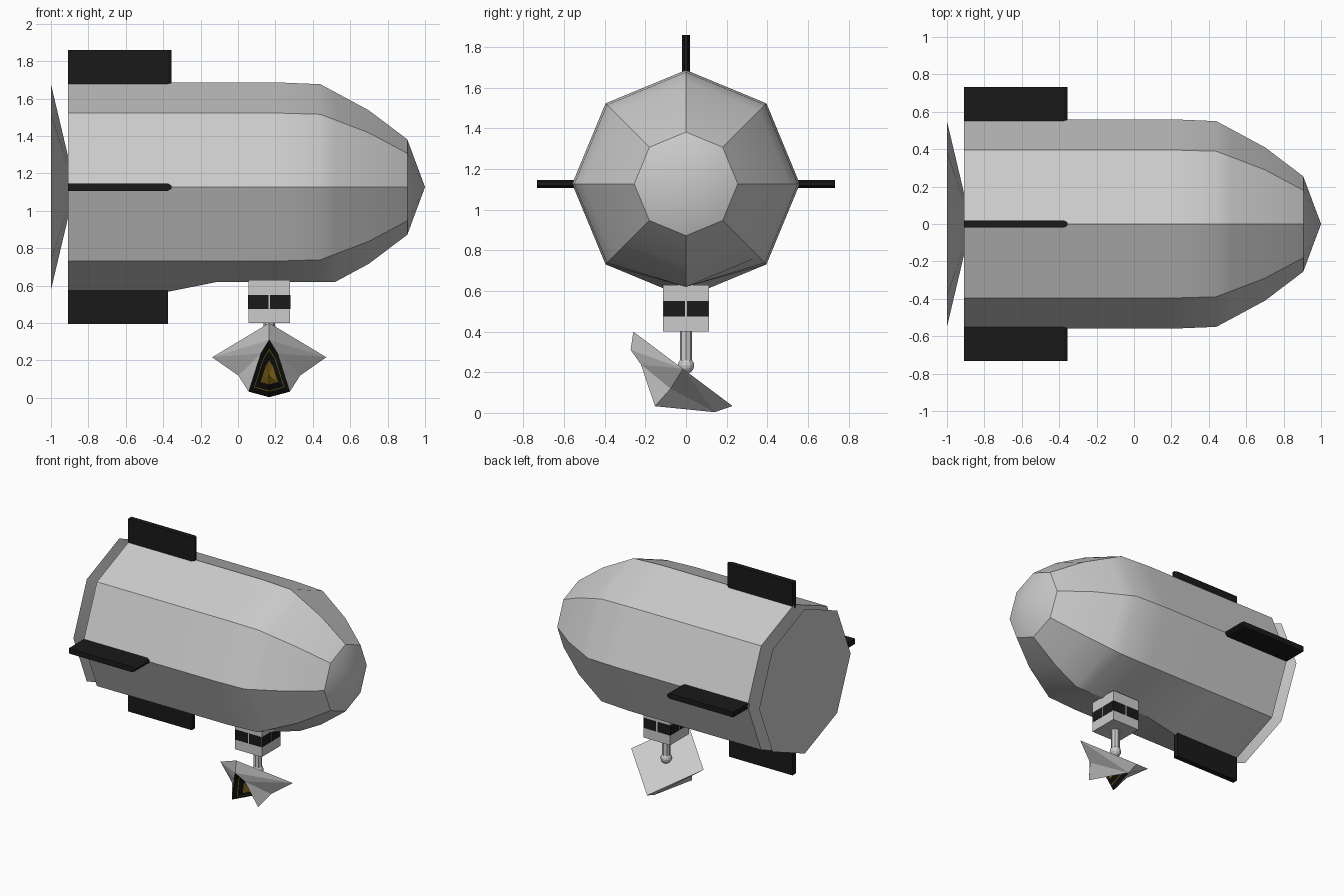
import bpy, bmesh
from math import sin, cos, pi, radians
from mathutils import Vector, Matrix

if "Cube" in bpy.data.objects:
    bpy.data.objects.remove(bpy.data.objects["Cube"])


def material(name, rgb):
    m = bpy.data.materials.new(name)
    m.diffuse_color = (*rgb, 1)
    m.use_nodes = True
    m.node_tree.nodes["Principled BSDF"].inputs["Base Color"].default_value = m.diffuse_color
    return m


BLACK = material("black", (0.01, 0.01, 0.01))
YELLOW = material("yellow", (0.45, 0.35, 0.01))
GOLD = material("gold", (0.42, 0.27, 0.02))


def make(name, verts, faces, mats=(), indices=None, smooth=False, recalc=True):
    me = bpy.data.meshes.new(name)
    me.from_pydata([tuple(v) for v in verts], [], faces)
    for m in mats:
        me.materials.append(m)
    if indices:
        for p, i in zip(me.polygons, indices):
            p.material_index = i
    if recalc:
        bm = bmesh.new()
        bm.from_mesh(me)
        bmesh.ops.recalc_face_normals(bm, faces=bm.faces)
        bm.to_mesh(me)
        bm.free()
    if smooth:
        me.shade_smooth()
        me.set_sharp_from_angle(angle=radians(30))
    ob = bpy.data.objects.new(name, me)
    bpy.context.collection.objects.link(ob)
    return ob


def prism(name, outline, lo, hi, place, mats=()):
    """Extrude a 2D outline; place maps (a, b, c) to a 3D point."""
    n = len(outline)
    verts = [place(a, b, c) for c in (lo, hi) for a, b in outline]
    faces = [tuple(range(n)), tuple(range(n, 2 * n))]
    faces += [(i, (i + 1) % n, n + (i + 1) % n, n + i) for i in range(n)]
    return make(name, verts, faces, mats)


def box(name, x, y, z, mats=()):
    return prism(name, [(x[0], y[0]), (x[1], y[0]), (x[1], y[1]), (x[0], y[1])],
                 z[0], z[1], lambda a, b, c: (a, b, c), mats)


# Hull: octagonal rings along x, with the keel flattened above the cabin
CZ = 1.127
profile = [(-1, .55), (-.91, .17), (-.91, .56), (-.375, .56), (-.11, .56), (.2, .56),
           (.44, .55), (.52, .507), (.70, .41), (.905, .255)]
verts, faces = [], []
for x, r in profile:
    for k in range(8):
        a = k * pi / 4
        rr = min(r, .507) if k == 6 and x > -.2 else r
        verts.append((x, rr * cos(a), CZ + rr * sin(a)))
for j in range(len(profile) - 1):
    for k in range(8):
        n = (k + 1) % 8
        faces.append((j * 8 + k, j * 8 + n, j * 8 + 8 + n, j * 8 + 8 + k))
tip, last = len(verts), len(verts) - 8
verts.append((1, 0, CZ))
faces += [(last + k, last + (k + 1) % 8, tip) for k in range(8)]
faces.append(tuple(range(8)))
make("hull", verts, faces, smooth=True)

# Four tail fins with a blunt pointed leading edge
for k, name in enumerate(("right_fin", "top_fin", "left_fin", "bottom_fin")):
    s, c = sin(k * pi / 2), cos(k * pi / 2)
    outline = [(-.91, -.02), (-.375, -.02), (-.355, -.008), (-.355, .008), (-.375, .02), (-.91, .02)]
    if k == 3:
        outline = [(-.91, -.02), (-.375, -.02), (-.375, .02), (-.91, .02)]
    prism(name, outline, .53, .733,
          lambda a, b, r, s=s, c=c: (a, r * c - b * s, CZ + r * s + b * c), [BLACK])

# Cabin with a pair of windows on each side
CX = .167
H = .112
box("cabin", (CX - H, CX + H), (-H, H), (.40, .63))
for k in range(4):
    for side in (-1, 1):
        a0, a1 = sorted((side * .005, side * .111))
        w = box(f"window_{k}_{side}", (a0, a1), (-H - .002, -H + .004), (.474, .55), [BLACK])
        w.data.transform(Matrix.Translation((CX, 0, 0)) @ Matrix.Rotation(k * pi / 2, 4, 'Z'))

# Hanging stem and ball joint
ring = [(CX + .03 * cos(i * pi / 4), .03 * sin(i * pi / 4)) for i in range(8)]
prism("stem", ring, .22, .41, lambda a, b, c: (a, b, c))
bpy.ops.mesh.primitive_uv_sphere_add(segments=12, ring_count=8, radius=.04, location=(CX, 0, .233))
bpy.context.object.name = "ball_joint"


# Tilted lamp housing: u across, v along the slope, d below the square plate
def tilt(u, v, d):
    return Vector((CX + u, -.015 + .8 * v - .6 * d, .217 - .6 * v - .8 * d))


A, C = tilt(0, -.305, 0), tilt(0, .305, 0)
P, T = tilt(0, -.262, .08), tilt(0, .253, .077)
wing, elbow, ridge, brow = {}, {}, {}, {}
for s in (-1, 1):
    wing[s], elbow[s] = tilt(s * .305, 0, 0), tilt(s * .165, .01, .115)
    ridge[s], brow[s] = tilt(s * .11, 0, .23), tilt(s * .045, -.178, .107)
verts = [A, C, P, T]
faces = []
for s in (-1, 1):
    i = len(verts)
    verts += [wing[s], elbow[s], ridge[s], brow[s]]
    w, e, r, b = range(i, i + 4)
    faces += [(0, w, 2), (2, w, b), (b, w, e), (b, e, r),
              (w, 1, 3), (w, 3, e), (e, 3, r)]
faces.append((0, 4, 1, 8))
make("lamp_housing", verts, faces)

# Recessed lamp: nested rings shrinking into the opening
rim = [P, brow[1], ridge[1], T, ridge[-1], brow[-1]]
centre = tilt(0, 0, .12)
scales = [1, .74, .70, .42]
verts = [centre + (p - centre) * s for s in scales for p in rim]
faces, idx = [], []
for j in range(3):
    for k in range(6):
        n = (k + 1) % 6
        faces.append((j * 6 + k, j * 6 + n, j * 6 + 6 + n, j * 6 + 6 + k))
        idx.append((0, 1, 0)[j])
verts.append(centre)
faces += [(18 + k, 18 + (k + 1) % 6, 24) for k in range(6)]
idx += [2] * 6
make("lamp_recess", verts, faces, [BLACK, YELLOW, GOLD], idx)
